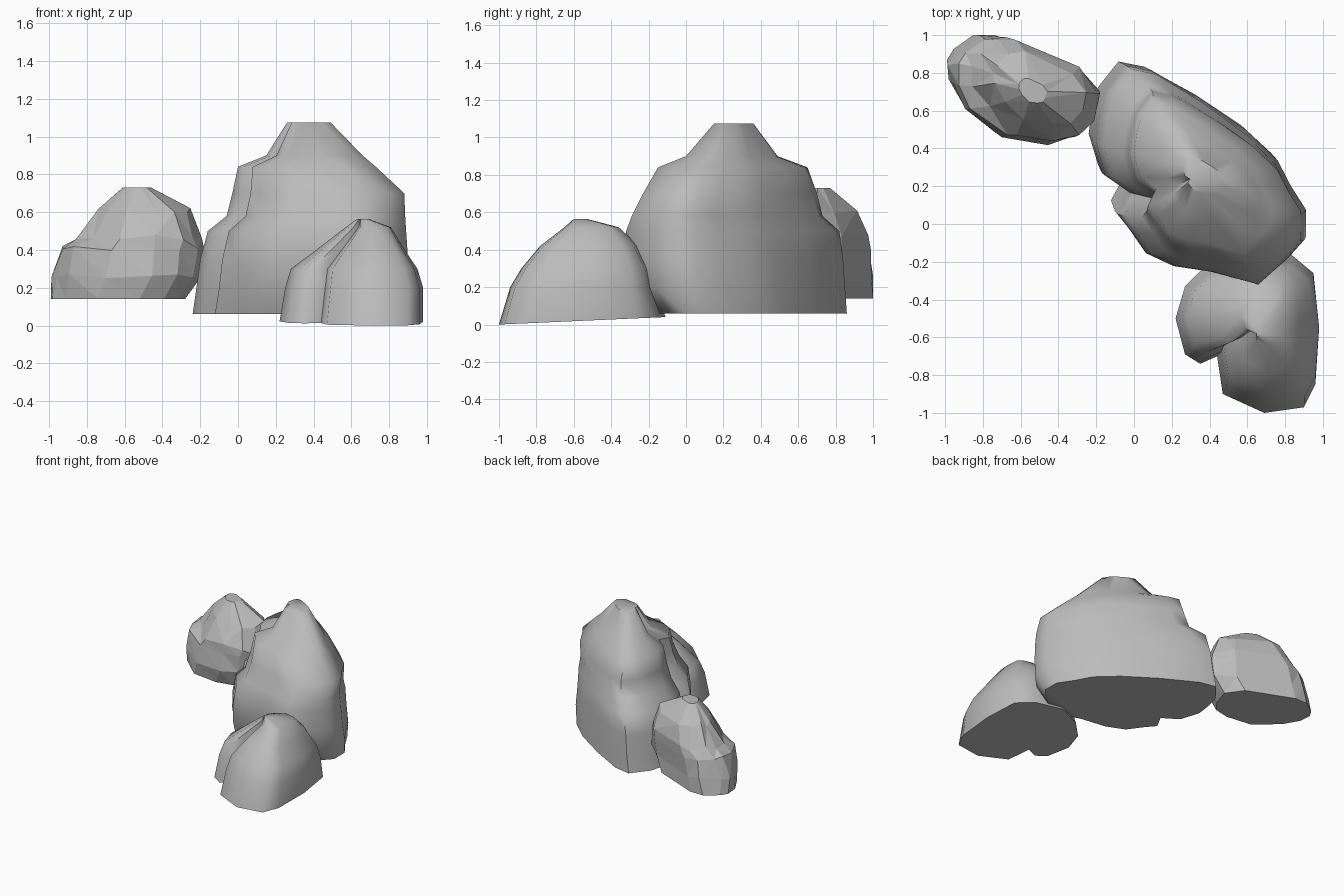
import bpy, bmesh, math, random
from mathutils import Vector

cube = bpy.data.objects.get("Cube")
if cube:
    bpy.data.objects.remove(cube)

# One grey stone material
stone = bpy.data.materials.new("grey stone")
stone.use_nodes = True
grey = (0.5, 0.5, 0.5, 1)
stone.diffuse_color = grey
stone.node_tree.nodes["Principled BSDF"].inputs["Base Color"].default_value = grey


def make_rock(name, outline, layers, smooth, jitter=0, tilt=0):
    """Stack the plan outline, fitted to the extents of each layer, and cap both ends.
    Each layer is (z, x_min, x_max, y_min, y_max)."""
    rng = random.Random(4)
    xs, ys = zip(*outline)
    x_lo, y_lo = min(xs), min(ys)
    x_span, y_span = max(xs) - x_lo, max(ys) - y_lo
    bm = bmesh.new()
    rings = []
    for level, (z, x0, x1, y0, y1) in enumerate(layers):
        ring = []
        for x, y in outline:
            u, v = (x - x_lo) / x_span, (y - y_lo) / y_span
            point = Vector((x0 + u * (x1 - x0), y0 + v * (y1 - y0), z))
            if level == 0:
                point.z += tilt * v
            elif level < len(layers) - 1:
                point += Vector([rng.uniform(-jitter, jitter) for _ in range(3)])
            ring.append(bm.verts.new(point))
        rings.append(ring)
    n = len(outline)
    for low, high in zip(rings, rings[1:]):
        for i in range(n):
            j = (i + 1) % n
            bm.faces.new((low[i], low[j], high[j], high[i]))
    bm.faces.new(rings[0])
    bm.faces.new(rings[-1])
    bmesh.ops.recalc_face_normals(bm, faces=bm.faces)
    if not smooth:
        bmesh.ops.triangulate(bm, faces=bm.faces)
    mesh = bpy.data.meshes.new(name)
    bm.to_mesh(mesh)
    bm.free()
    mesh.materials.append(stone)
    rock = bpy.data.objects.new(name, mesh)
    bpy.context.collection.objects.link(rock)
    if smooth:
        bpy.ops.object.select_all(action="DESELECT")
        rock.select_set(True)
        bpy.context.view_layer.objects.active = rock
        bpy.ops.object.shade_smooth_by_angle(angle=math.radians(60))


# Large central boulder with shoulders and a blunt peak
make_rock(
    "large_boulder",
    [(-.06, .87), (.08, .84), (.35, .68), (.6, .5), (.76, .34), (.83, .2),
     (.91, .07), (.91, -.08), (.82, -.18), (.66, -.32), (.4, -.25), (.2, -.22),
     (.05, -.15), (-.03, -.03), (-.1, .06), (-.04, .18), (-.17, .27),
     (-.22, .45), (-.2, .6), (-.17, .72)],
    [(.06, -.24, .87, -.22, .86), (.2, -.22, .91, -.3, .85),
     (.35, -.2, .9, -.32, .84), (.5, -.16, .89, -.32, .82),
     (.58, -.06, .885, -.29, .73), (.7, -.03, .88, -.23, .7),
     (.84, .0, .73, -.15, .65), (.9, .15, .66, .0, .49),
     (1.075, .26, .49, .15, .36)],
    smooth=True)

# Smooth front boulder with a slightly tilted base
make_rock(
    "front_boulder",
    [(.83, -.16), (.95, -.26), (.98, -.55), (.96, -.85), (.9, -.97), (.69, -1),
     (.47, -.9), (.44, -.7), (.35, -.74), (.27, -.69), (.22, -.5), (.27, -.33),
     (.4, -.2), (.6, -.11)],
    [(0, .22, .98, -1, -.11), (.2, .25, .98, -.94, -.16),
     (.3, .28, .95, -.88, -.18), (.42, .44, .87, -.78, -.25),
     (.52, .57, .81, -.65, -.36), (.565, .63, .69, -.6, -.53)],
    smooth=True, tilt=.04)

# Faceted back boulder
make_rock(
    "faceted_boulder",
    [(-.99, .86), (-.95, .92), (-.83, 1), (-.7, 1), (-.28, .84), (-.17, .7),
     (-.22, .55), (-.3, .45), (-.45, .42), (-.7, .45), (-.9, .62), (-.98, .75)],
    [(.14, -.99, -.28, .46, 1), (.26, -.98, -.2, .43, .99),
     (.41, -.94, -.18, .43, .98), (.47, -.85, -.2, .45, .96),
     (.61, -.75, -.25, .52, .9), (.73, -.61, -.46, .64, .77)],
    smooth=False, jitter=.015)
